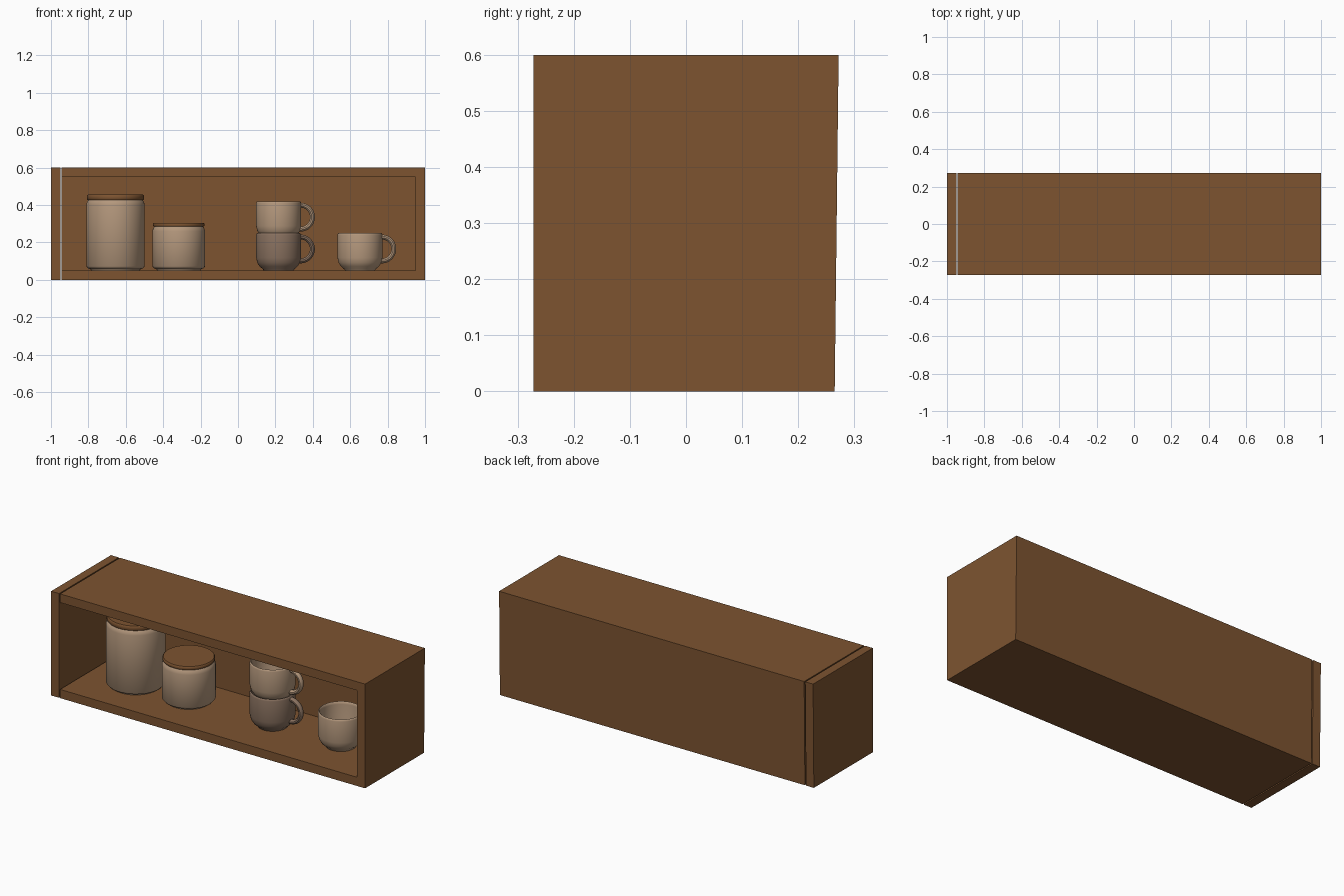
import bpy, bmesh, math

if "Cube" in bpy.data.objects:
    bpy.data.objects.remove(bpy.data.objects["Cube"])


def material(name, rgb):
    m = bpy.data.materials.new(name)
    m.diffuse_color = (*rgb, 1)
    m.use_nodes = True
    m.node_tree.nodes["Principled BSDF"].inputs["Base Color"].default_value = m.diffuse_color
    return m


WOOD = material("brown wood", (0.205, 0.088, 0.030))
CREAM = material("cream ceramic", (0.46, 0.315, 0.205))
TAUPE = material("taupe ceramic", (0.25, 0.165, 0.115))


def finish(bm, name, mat, smooth=True):
    bmesh.ops.recalc_face_normals(bm, faces=bm.faces)
    me = bpy.data.meshes.new(name)
    bm.to_mesh(me)
    bm.free()
    me.materials.append(mat)
    ob = bpy.data.objects.new(name, me)
    bpy.context.collection.objects.link(ob)
    if smooth:
        bpy.ops.object.select_all(action='DESELECT')
        ob.select_set(True)
        bpy.context.view_layer.objects.active = ob
        bpy.ops.object.shade_smooth_by_angle(angle=math.radians(40))
    return ob


def back_y(z):
    # the rear leans out slightly towards the top
    return 0.265 + 0.007 * z / 0.6


def board(name, x0, x1, z0, z1, y0=-0.272, inset=0.0):
    bm = bmesh.new()
    bmesh.ops.create_cube(bm, size=1)
    for v in bm.verts:
        z = z1 if v.co.z > 0 else z0
        v.co = (x1 if v.co.x > 0 else x0,
                back_y(z) - inset if v.co.y > 0 else y0, z)
    return finish(bm, name, WOOD, False)


def lathe(name, mat, profile, x, y, z, n=48):
    # spin (radius, height) points about a vertical axis
    bm = bmesh.new()
    rings = []
    for r, h in profile:
        if r == 0:
            rings.append([bm.verts.new((x, y, z + h))])
        else:
            rings.append([bm.verts.new((x + r * math.cos(2 * math.pi * i / n),
                                        y + r * math.sin(2 * math.pi * i / n), z + h))
                          for i in range(n)])
    for a, b in zip(rings, rings[1:]):
        for i in range(n):
            j = (i + 1) % n
            if len(a) == 1:
                bm.faces.new((a[0], b[i], b[j]))
            elif len(b) == 1:
                bm.faces.new((a[i], a[j], b[0]))
            else:
                bm.faces.new((a[i], a[j], b[j], b[i]))
    return finish(bm, name, mat)


def handle(name, mat, x, y, z, rad=0.064, tube=0.013, n=20, k=10):
    # round tube swept along a C-shaped arc
    bm = bmesh.new()
    rings = []
    for i in range(n + 1):
        a = math.radians(-95 + 190 * i / n)
        ring = []
        for j in range(k):
            b = 2 * math.pi * j / k
            d = rad + tube * math.cos(b)
            ring.append(bm.verts.new((x + d * math.cos(a), y + tube * 1.2 * math.sin(b),
                                      z + d * math.sin(a))))
        rings.append(ring)
    for a, b in zip(rings, rings[1:]):
        for j in range(k):
            bm.faces.new((a[j], a[(j + 1) % k], b[(j + 1) % k], b[j]))
    bm.faces.new(rings[0])
    bm.faces.new(rings[-1])
    return finish(bm, name, mat)


def jar(name, x, r, top, lid_top):
    h = top - 0.05
    lathe(name + "_body", CREAM,
          [(0, 0), (r - 0.025, 0), (r - 0.022, 0.008), (r - 0.008, 0.012), (r, 0.022),
           (r, h - 0.025), (r - 0.004, h - 0.010), (r - 0.012, h), (0, h)], x, 0.005, 0.05)
    t = lid_top - top
    lathe(name + "_lid", WOOD,
          [(0, 0), (r - 0.007, 0), (r - 0.004, 0.004), (r - 0.004, t - 0.005),
           (r - 0.008, t), (0, t)], x, 0.005, top)


def mug(name, mat, x, z):
    lathe(name + "_body", mat,
          [(0, 0), (0.080, 0), (0.084, 0.007), (0.102, 0.022), (0.114, 0.042), (0.120, 0.068),
           (0.120, 0.190), (0.118, 0.197), (0.114, 0.200), (0.110, 0.196), (0.108, 0.185),
           (0.108, 0.070), (0.098, 0.038), (0.078, 0.020), (0, 0.015)], x, 0.005, z)
    handle(name + "_handle", mat, x + 0.117, 0.005, z + 0.115)


# open-fronted shelf box, with a narrow gap beside the left side board
board("left_side", -1, -0.95, 0, 0.6)
board("right_side", 0.95, 1, 0, 0.6)
board("top_board", -0.943, 0.95, 0.55, 0.6)
board("bottom_board", -0.943, 0.95, 0, 0.05)
board("back_panel", -0.943, 0.95, 0.05, 0.55, y0=0.22)

# lidded jars
jar("tall_jar", -0.655, 0.156, 0.428, 0.455)
jar("short_jar", -0.317, 0.141, 0.285, 0.305)

# mugs, two of them stacked
mug("lower_mug", TAUPE, 0.217, 0.05)
mug("upper_mug", CREAM, 0.217, 0.22)
mug("single_mug", CREAM, 0.652, 0.05)
